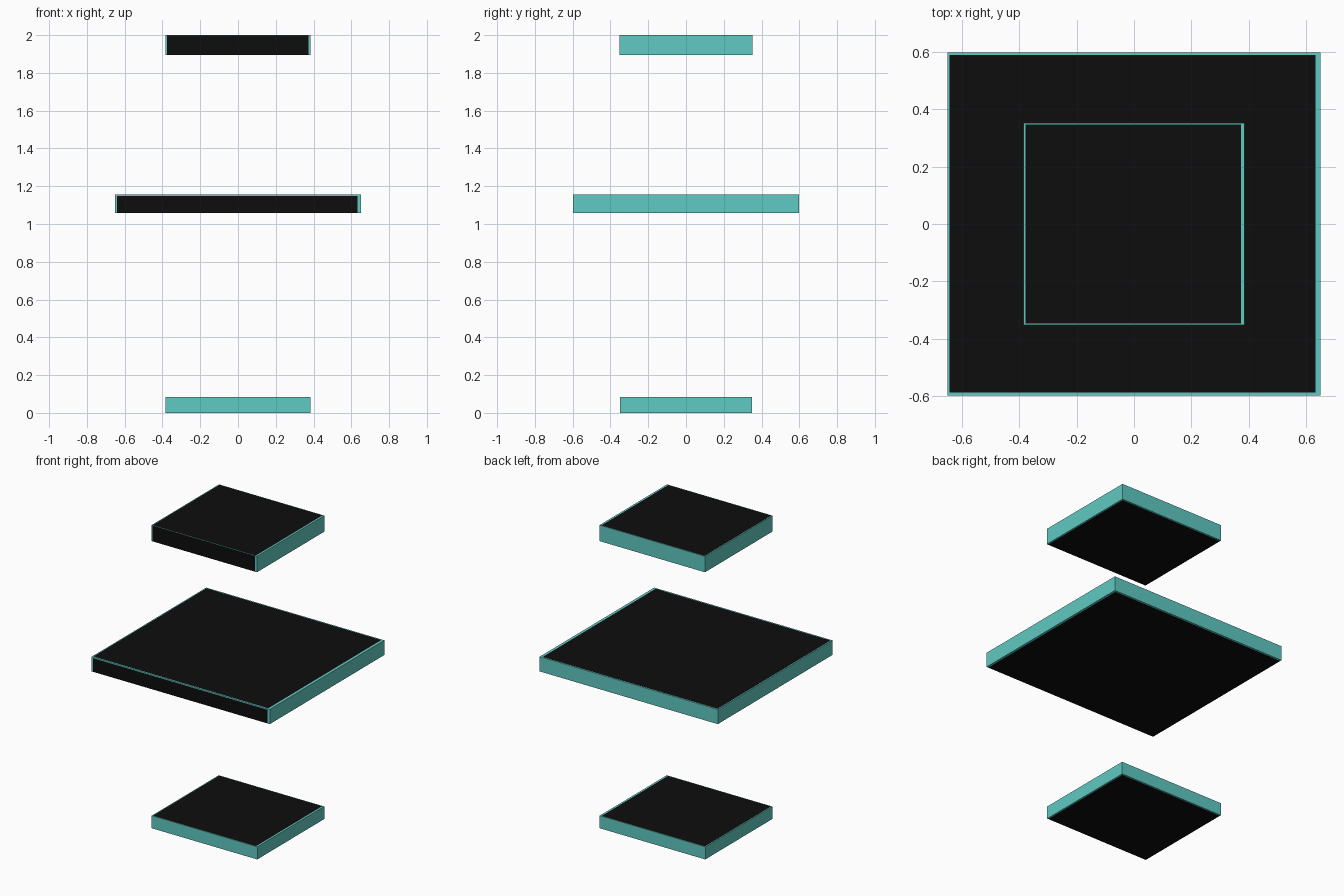
import bpy, bmesh
from mathutils import Vector

if "Cube" in bpy.data.objects:
    bpy.data.objects.remove(bpy.data.objects["Cube"])


def material(name, rgb):
    m = bpy.data.materials.new(name)
    m.diffuse_color = (*rgb, 1)
    m.use_nodes = True
    m.node_tree.nodes["Principled BSDF"].inputs["Base Color"].default_value = m.diffuse_color
    return m


TEAL = material("teal", (0.117, 0.591, 0.539))
BLACK = material("black", (0.004, 0.004, 0.004))


def slab(name, lo, hi, panels):
    """Teal box; panels = {(axis, side): (low margins, high margins)} gives black inset faces."""
    lo, hi = Vector(lo), Vector(hi)
    me = bpy.data.meshes.new(name)
    ob = bpy.data.objects.new(name, me)
    bpy.context.collection.objects.link(ob)
    me.materials.append(TEAL)
    me.materials.append(BLACK)
    bm = bmesh.new()
    bmesh.ops.create_cube(bm, size=1)
    for v in bm.verts:
        v.co = [(lo[i] + hi[i]) / 2 + v.co[i] * (hi[i] - lo[i]) for i in range(3)]
    bm.normal_update()
    for (axis, side), (m_lo, m_hi) in panels.items():
        face = next(f for f in bm.faces if f.normal[axis] * side > 0.9)
        bmesh.ops.inset_individual(bm, faces=[face], thickness=0.0005)
        face.material_index = 1
        # Slide the inset corners to the uneven margins of the panel
        others = [i for i in range(3) if i != axis]
        for v in face.verts:
            for i, a, b in zip(others, m_lo, m_hi):
                v.co[i] = lo[i] + a if v.co[i] < (lo[i] + hi[i]) / 2 else hi[i] - b
    bm.to_mesh(me)
    bm.free()


# Black panels: wider teal margin on the right
small_top = ((0.006, 0.005), (0.012, 0.005))
small_under = ((0.002, 0.002), (0.010, 0.010))
big_top = ((0.007, 0.009), (0.017, 0.008))
big_under = ((0.003, 0.003), (0.014, 0.012))

slab("top_slab", (-0.385, -0.352, 1.895), (0.385, 0.352, 2.0),
     {(2, 1): small_top, (2, -1): small_under,
      (1, -1): ((0.008, 0.001), (0.013, 0.001))})
slab("middle_slab", (-0.65, -0.597, 1.058), (0.65, 0.597, 1.155),
     {(2, 1): big_top, (2, -1): big_under,
      (1, -1): ((0.010, 0.001), (0.018, 0.007))})
slab("bottom_slab", (-0.385, -0.349, 0.0), (0.385, 0.349, 0.083),
     {(2, 1): small_top, (2, -1): small_under})
